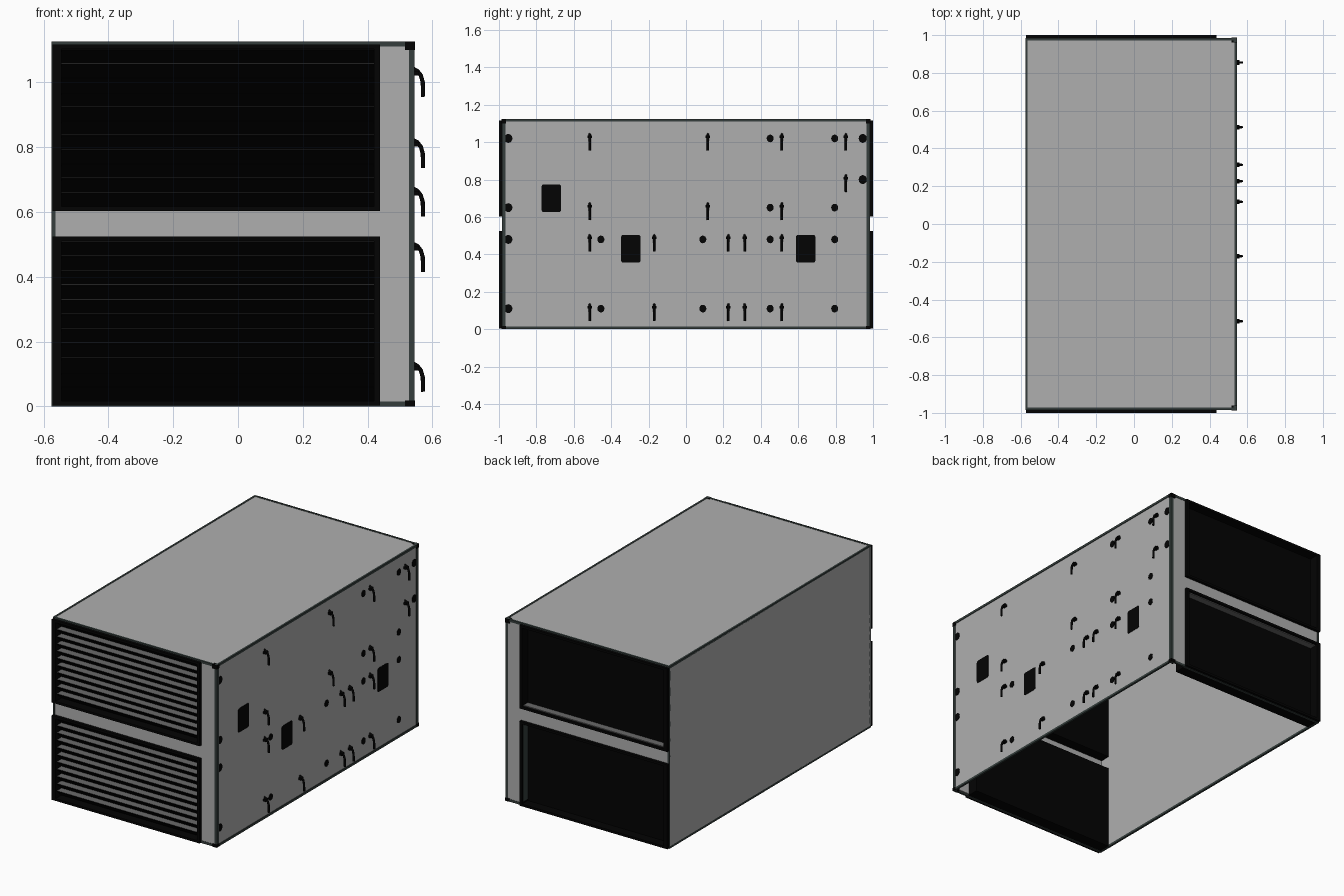
import bpy, bmesh, math
from mathutils import Vector

if "Cube" in bpy.data.objects:
    bpy.data.objects.remove(bpy.data.objects["Cube"])


def mat(name, r, g, b):
    m = bpy.data.materials.new(name)
    m.diffuse_color = (r, g, b, 1)
    m.use_nodes = True
    m.node_tree.nodes["Principled BSDF"].inputs["Base Color"].default_value = m.diffuse_color
    return m


GREY = mat("wall_grey", 0.43, 0.43, 0.43)
BLACK = mat("black", 0.001, 0.001, 0.001)
TRIM = mat("dark_trim", 0.035, 0.048, 0.045)
SLAT = mat("slat_grey", 0.14, 0.14, 0.14)


def finish(name, bm, mats):
    me = bpy.data.meshes.new(name)
    bmesh.ops.recalc_face_normals(bm, faces=bm.faces[:])
    bm.to_mesh(me)
    bm.free()
    for m in mats:
        me.materials.append(m)
    ob = bpy.data.objects.new(name, me)
    bpy.context.collection.objects.link(ob)
    return ob


def add_box(bm, x0, x1, y0, y1, z0, z1):
    vs = bmesh.ops.create_cube(bm, size=1)["verts"]
    for v in vs:
        v.co = Vector(((x0 + x1) / 2 + v.co.x * (x1 - x0),
                       (y0 + y1) / 2 + v.co.y * (y1 - y0),
                       (z0 + z1) / 2 + v.co.z * (z1 - z0)))


def boxes(name, material, *dims):
    bm = bmesh.new()
    for d in dims:
        add_box(bm, *d)
    return finish(name, bm, [material])


def prism(bm, pts, axis_x0, axis_x1):
    """Extrude a (y, z) outline along x."""
    f = bm.faces.new([bm.verts.new((axis_x0, y, z)) for y, z in pts])
    g = bmesh.ops.extrude_face_region(bm, geom=[f])["geom"]
    bmesh.ops.translate(bm, vec=(axis_x1 - axis_x0, 0, 0),
                        verts=[v for v in g if isinstance(v, bmesh.types.BMVert)])


def span(s, a, b):
    """Depth range on the front (s = -1) or back (s = 1) end."""
    return tuple(sorted((s * a, s * b)))


L, R, Y, TOP = -0.575, 0.545, 0.984, 1.125
PX = 0.438                                   # inner edge of the end panels
PL = L + 0.003
BAYS = {"lower": (0.003, 0.524), "upper": (0.603, 1.117)}

# Shell walls; the underside stays open
boxes("roof", GREY, (L + 0.005, R - 0.005, -Y + 0.006, Y - 0.006, 1.112, TOP - 0.002))
boxes("left_wall", GREY, (L, L + 0.01, -Y + 0.005, Y - 0.005, 0.012, 1.115))
boxes("right_wall", GREY, (R - 0.015, R - 0.004, -Y + 0.005, Y - 0.005, 0.01, 1.115))

for s, end in ((-1, "front"), (1, "back")):
    # Grey post and crossbeam
    boxes(end + "_wall", GREY, (PX - 0.01, R - 0.01, *span(s, 0.965, 0.982), 0.01, 1.115),
          (L + 0.008, PX, *span(s, 0.965, 0.982), 0.515, 0.612))
    # Edge posts and rails
    boxes(end + "_edge_trim", TRIM, (R - 0.018, R, *span(s, 0.964, Y), 0, TOP),
          (L, L + 0.012, *span(s, 0.97, Y), 0, TOP),
          (L, R, *span(s, 0.972, Y), TOP - 0.015, TOP),
          (L, R, *span(s, 0.972, Y), 0, 0.015))
    # Black corner caps
    boxes(end + "_corner_caps", BLACK, (R - 0.03, R + 0.001, *span(s, 0.962, 0.987), 0, 0.018),
          (R - 0.03, R + 0.001, *span(s, 0.962, 0.987), TOP - 0.025, TOP))

boxes("long_edge_rails", TRIM,
      *[(x0, x1, -Y, Y, z0, z1) for x0, x1 in ((L, L + 0.012), (R - 0.012, R))
        for z0, z1 in ((0, 0.014), (TOP - 0.014, TOP))])

# End panels: deep black boxes with a raised frame around a recessed bay
B = 0.03
for s, end in ((-1, "front"), (1, "back")):
    for bay, (z0, z1) in BAYS.items():
        d = span(s, 0.94, 1.0)
        boxes(f"{end}_{bay}_panel_frame", BLACK,
              (PL, L + B, *d, z0, z1), (PX - 0.018, PX, *d, z0, z1),
              (PL, PX, *d, z0, z0 + 0.014), (PL, PX, *d, z1 - 0.014, z1))
        boxes(f"{end}_{bay}_panel_back", BLACK,
              (L + 0.011, PX, *span(s, 0.90, 0.943), z0, min(z1, 1.111)))

# Front louvres: sawtooth slats with black faces and grey upper sides
for bay, (z0, z1) in BAYS.items():
    bm = bmesh.new()
    n = 11
    a, b = z0 + 0.014, z1 - 0.014
    pitch = (b - a) / n
    for i in range(n):
        z = a + i * pitch
        prism(bm, [(-0.944, z), (-0.988, z + pitch - 0.004),
                   (-0.988, z + pitch - 0.0008), (-0.944, z + pitch)], L + B - 0.002, PX - 0.016)
    bmesh.ops.recalc_face_normals(bm, faces=bm.faces[:])
    for f in bm.faces:
        f.material_index = 1 if f.normal.z > 0.9 else 0
    finish(f"front_{bay}_louvres", bm, [BLACK, SLAT])

# Grey ledges and dark jamb seen inside the back bays
boxes("back_bay_ledges", SLAT, (L + B, PX - 0.018, 0.943, 0.985, 0.616, 0.622),
      (L + B, PX - 0.018, 0.943, 0.985, 0.505, 0.511))
boxes("back_bay_jamb", TRIM, (PX - 0.021, PX - 0.017, 0.943, 0.988, 0.03, 0.50))

# Rounded black openings on the right wall
for i, (y, z) in enumerate(((-0.72, 0.70), (-0.295, 0.43), (0.64, 0.43))):
    bm = bmesh.new()
    pts = []
    for cy, cz, a0 in ((1, 1, 0), (-1, 1, 90), (-1, -1, 180), (1, -1, 270)):
        for k in range(4):
            t = math.radians(a0 + 30 * k)
            pts.append((y + cy * 0.04 + 0.012 * math.cos(t), z + cz * 0.062 + 0.012 * math.sin(t)))
    prism(bm, pts, R - 0.008, R - 0.002)
    finish(f"wall_opening_{i + 1}", bm, [BLACK])

# Round ports on the right wall
ports = [(y, z) for z in (0.11, 0.48) for y in (-0.95, -0.455, 0.09, 0.45, 0.795)]
ports += [(y, 0.65) for y in (-0.95, 0.45, 0.795)]
ports += [(y, 1.02) for y in (-0.95, 0.45, 0.795, 0.945)] + [(0.945, 0.80)]
bm = bmesh.new()
for y, z in ports:
    r = 0.022 if abs(y) > 0.9 else 0.019
    prism(bm, [(y + r * math.cos(k * math.pi / 8), z + r * 1.08 * math.sin(k * math.pi / 8))
               for k in range(16)], R - 0.01, R - 0.001)
finish("round_ports", bm, [BLACK])

# Downturned pipe hooks on the right wall
hooks = [(y, z) for z in (0.045, 0.415) for y in (-0.515, -0.17, 0.227, 0.313, 0.513)]
hooks += [(y, 0.585) for y in (-0.515, 0.117, 0.513)]
hooks += [(y, 0.955) for y in (-0.515, 0.117, 0.513, 0.855)] + [(0.855, 0.735)]
PATH = ((R - 0.008, 0.088), (R + 0.008, 0.080), (R + 0.019, 0.066), (R + 0.025, 0.045), (R + 0.026, 0.0))
cu = bpy.data.curves.new("pipe_hooks", "CURVE")
cu.dimensions = "3D"
cu.bevel_depth = 0.0065
cu.bevel_resolution = 2
cu.use_fill_caps = True
cu.materials.append(BLACK)
for y, z in hooks:
    sp = cu.splines.new("POLY")
    sp.points.add(len(PATH) - 1)
    for p, (x, dz) in zip(sp.points, PATH):
        p.co = (x, y, z + dz, 1)
bpy.context.collection.objects.link(bpy.data.objects.new("pipe_hooks", cu))

# Small crossbars where the hooks leave the wall
boxes("hook_crossbars", BLACK,
      *[(R - 0.006, R + 0.014, y - 0.012, y + 0.012, z + 0.066, z + 0.08) for y, z in hooks])
